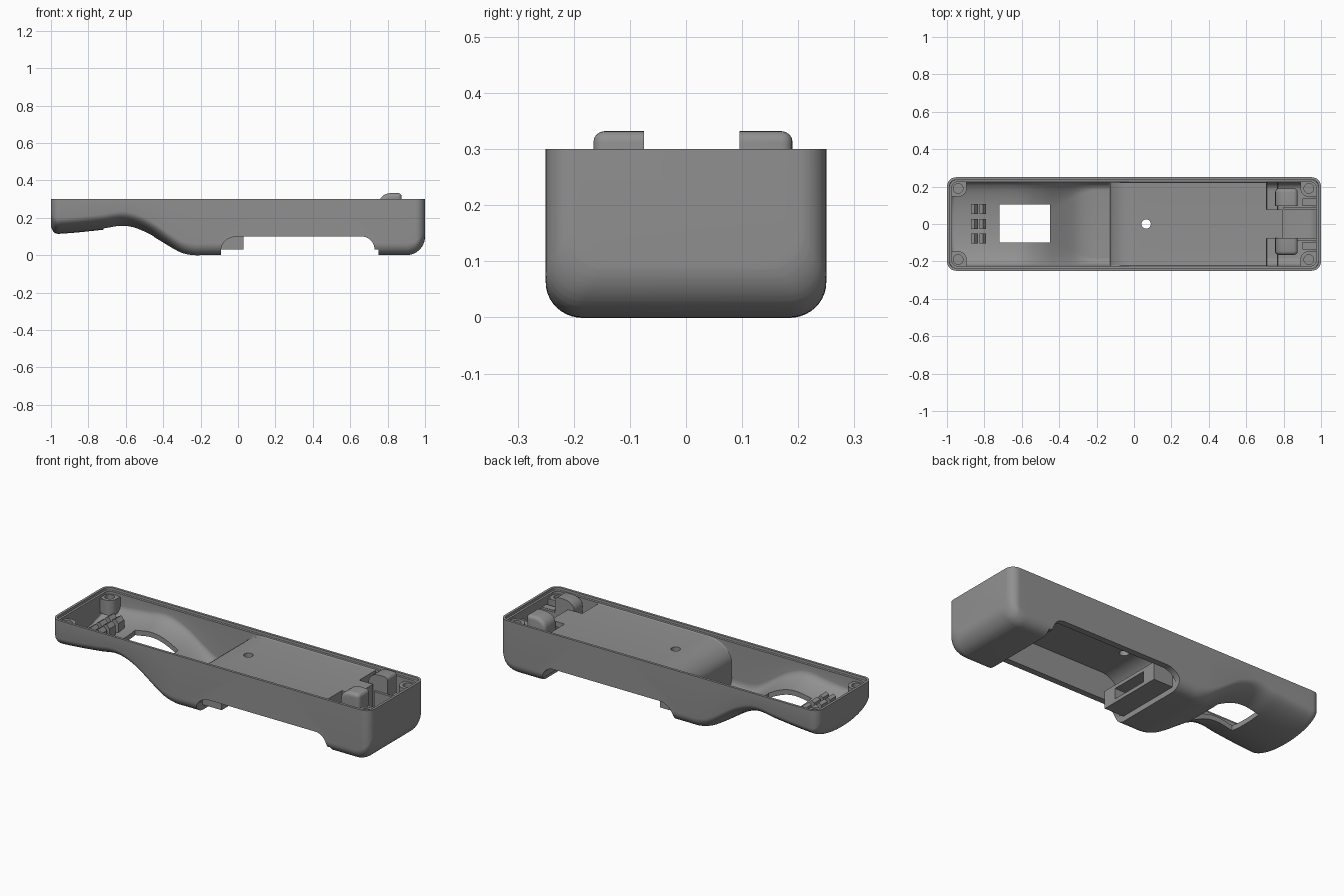
import bpy, bmesh, math

if "Cube" in bpy.data.objects:
    bpy.data.objects.remove(bpy.data.objects["Cube"])

grey = bpy.data.materials.new("grey plastic")
grey.diffuse_color = (0.28, 0.28, 0.28, 1)
grey.use_nodes = True
grey.node_tree.nodes["Principled BSDF"].inputs["Base Color"].default_value = grey.diffuse_color


def make(name, verts, faces):
    me = bpy.data.meshes.new(name)
    me.from_pydata(verts, [], faces)
    bm = bmesh.new()
    bm.from_mesh(me)
    bmesh.ops.recalc_face_normals(bm, faces=bm.faces)
    bm.to_mesh(me)
    bm.free()
    ob = bpy.data.objects.new(name, me)
    bpy.context.collection.objects.link(ob)
    me.materials.append(grey)
    return ob


def prism(name, pts, y0, y1):
    """Extrude an x-z profile along y."""
    n = len(pts)
    v = [(x, y0, z) for x, z in pts] + [(x, y1, z) for x, z in pts]
    f = [tuple(range(n)), tuple(range(n, 2 * n))]
    f += [(i, (i + 1) % n, n + (i + 1) % n, n + i) for i in range(n)]
    return make(name, v, f)


def box(name, x0, x1, y0, y1, z0, z1):
    return prism(name, [(x0, z0), (x1, z0), (x1, z1), (x0, z1)], min(y0, y1), max(y0, y1))


def cylinder(name, x, y, r, z0, z1, n=24):
    ring = [(x + r * math.cos(2 * math.pi * i / n), y + r * math.sin(2 * math.pi * i / n)) for i in range(n)]
    v = [(a, b, z0) for a, b in ring] + [(a, b, z1) for a, b in ring]
    f = [tuple(range(n)), tuple(range(n, 2 * n))]
    f += [(i, (i + 1) % n, n + (i + 1) % n, n + i) for i in range(n)]
    return make(name, v, f)


def apply(ob):
    bpy.context.view_layer.objects.active = ob
    for m in list(ob.modifiers):
        bpy.ops.object.modifier_apply(modifier=m.name)


def boolean(ob, tool, op='DIFFERENCE'):
    m = ob.modifiers.new("cut", 'BOOLEAN')
    m.operation, m.object, m.solver = op, tool, 'EXACT'
    apply(ob)
    bpy.data.objects.remove(tool)


def arc(cx, cz, rx, rz, a0, a1, n=10):
    return [(cx + rx * math.cos(math.radians(a0 + (a1 - a0) * i / n)),
             cz + rz * math.sin(math.radians(a0 + (a1 - a0) * i / n))) for i in range(n + 1)]


def smooth(a, b, x):
    t = min(1, max(0, (x - a) / (b - a)))
    return t * t * (3 - 2 * t)


# underside height along the length, with a finger dip and a round tail
KNOTS = [(-1.0, .15), (-.985, .123), (-.96, .114), (-.72, .136), (-.63, .15), (-.56, .143), (-.48, .114),
         (-.42, .08), (-.36, .043), (-.3, .012), (-.24, 0), (-.18, 0), (1.01, 0)]


def underside(x):
    if x > .9:
        return .1 - math.sqrt(max(0, .01 - (x - .9) ** 2))
    for i in range(len(KNOTS) - 1):
        (xa, za), (xb, zb) = KNOTS[i], KNOTS[i + 1]
        if x <= xb:
            def slope(k):
                a, b = KNOTS[max(0, k - 1)], KNOTS[min(len(KNOTS) - 1, k + 1)]
                return (b[1] - a[1]) / (b[0] - a[0])
            t, h = (x - xa) / (xb - xa), xb - xa
            return ((2 * t**3 - 3 * t**2 + 1) * za + (t**3 - 2 * t**2 + t) * h * slope(i)
                    + (3 * t**2 - 2 * t**3) * zb + (t**3 - t**2) * h * slope(i + 1))
    return 0


def loft(name, xs, inset, corner, top, floor, round_x, round_z, n=10):
    """Tray-shaped solid made of rounded U sections along x."""
    verts, faces, end = [], [], 1 - inset
    for x in xs:
        d = min(corner, max(0, end - abs(x)))
        hw = .25 - inset - corner + math.sqrt(max(0, corner**2 - (corner - d)**2))
        zf, rx, rz = floor(x), min(round_x(x), hw - .004), round_z(x)
        half = [(hw, top)] + [(hw - rx + rx * math.cos(a), zf + rz - rz * math.sin(a))
                              for a in [i * math.pi / 2 / n for i in range(n + 1)]]
        verts += [(x, y, z) for y, z in half] + [(x, -y, z) for y, z in reversed(half)]
    k = 2 * (n + 2)
    for s in range(len(xs) - 1):
        for i in range(k):
            j = (i + 1) % k
            faces.append((s * k + i, s * k + j, s * k + k + j, s * k + k + i))
    faces += [tuple(range(k)), tuple(range((len(xs) - 1) * k, len(xs) * k))]
    return make(name, verts, faces)


def stations(inset, corner, extra=()):
    e = 1 - inset
    ends = [e - corner * (1 - math.sin(i * math.pi / 16)) for i in range(9)]
    mid = [-.92 + .02 * i for i in range(39)] + [.2, .5, .8, .9]
    if inset == 0:
        ends += [.9 + .1 * math.sin(i * math.pi / 20) for i in range(1, 10)]
    xs = [-x for x in ends] + ends + [x for x in mid if abs(x) < e - corner] + list(extra)
    return sorted(set(round(x, 5) for x in xs))


def rx_out(x): return .25 + (.065 - .25) * smooth(-.62, -.2, x)
def rz_out(x): return .083 + (.063 - .083) * smooth(-.62, -.2, x)
def in_bay(x): return -.1295 < x < .709


# inside floor: shell thickness, then raised battery bay, then tail pocket
def inner_floor(x):
    if in_bay(x):
        return .165 + .115 * math.sqrt(max(0, 1 - (min(0, x - .02) / .15) ** 2))
    if .7 < x < .768:
        return .13
    return underside(x) + .028


shell = loft("shell", stations(0, .05), 0, .05, .3, underside, rx_out, rz_out)
steps = [-.131, -.129, -.126, -.12, -.11, -.09, -.07, -.05, -.03, -.01, .01, .03, .708, .71, .767, .769]
inner = loft("inner_cutter", stations(.026, .03, steps), .026, .03, .36,
             inner_floor, lambda x: .006 if in_bay(x) else rx_out(x) - .02,
             lambda x: .006 if in_bay(x) else rz_out(x) - .01)
boolean(shell, inner)

# stepped rim for the upper half
boolean(shell, loft("rim_cutter", stations(.014, .035), .014, .035, .36, lambda x: .285,
                    lambda x: .004, lambda x: .002))

# screw posts merged into the corners
for x in (-.94, .935):
    for s in (-1, 1):
        z, e = (.185 if x < 0 else .1), math.copysign(.972, x)
        boolean(shell, cylinder("post", x, s * .19, .045, z, .27), 'UNION')
        x0, x1 = sorted((x - math.copysign(.044, x), e))
        boolean(shell, box("post_web", x0, x1, s * .19, s * .23, z + .003, .268), 'UNION')
        x0, x1 = sorted((x, e))
        boolean(shell, box("post_web", x0, x1, s * .147, s * .225, z + .004, .267), 'UNION')
        boolean(shell, cylinder("post_hole", x, s * .19, .026, .2, .35))

# lens window, reset hole, battery compartment and door opening
boolean(shell, box("window", -.72, -.45, -.1, .105, -.1, .28))
boolean(shell, prism("bay_cutter", [(-.09, -.05)] + arc(.03, .13, .12, .12, 180, 90) + [(.68, .25), (.68, -.05)],
                     -.215, .215))
boolean(shell, prism("door_cutter", [(-.09, -.05)] + arc(.0, .03, .09, .07, 180, 90)
                     + arc(.66, .03, .07, .07, 90, 0) + [(.75, .03), (.75, -.05)], -.3, .3))
boolean(shell, cylinder("reset_hole", .065, 0, .025, .15, .32))

# latch housing at the front of the battery opening
latch = box("door_latch", -.095, .03, -.19, .19, .03, .13)
boolean(latch, box("latch_slot", -.06, .05, -.11, .11, .05, .11))

# rounded terminal blocks, flat on their inner sides, in the tail pocket
parts = [shell, latch]
for i, (y0, y1) in enumerate(((-.165, -.075), (.095, .19))):
    pts = [(.752, .028), (.875, .028)] + arc(.855, .312, .02, .02, 0, 90, 5) + arc(.82, .282, .065, .05, 90, 180, 6)
    inner_y, s = (y1, -1) if y1 < 0 else (y0, 1)
    block = prism("terminal_block_%d" % (i + 1), pts, y0 - (.05 if s > 0 else 0), y1 + (.05 if s < 0 else 0))
    edge = block.modifiers.new("round", 'BEVEL')
    edge.width, edge.segments, edge.limit_method = .02, 4, 'ANGLE'
    edge.angle_limit = math.radians(50)
    apply(block)
    boolean(block, box("flat_cutter", .7, .95, inner_y, inner_y - s * .1, 0, .4))
    parts.append(block)

# contact holder between the terminal blocks
parts.append(box("bay_tongue", .70, .795, -.078, .078, .25, .28))
parts.append(box("contact_plate", .78, .795, -.078, .078, .02, .255))
for s in (-1, 1):
    parts.append(box("contact_side", .80, .972, s * .078, s * .092, .04, .24))
    parts.append(box("contact_stop", .9, .972, s * .095, s * .135, .05, .24))

# pairs of small spring clips behind the window
for y in (-.077, 0, .08):
    for x in (-.853, -.808):
        parts.append(prism("clip", [(x - .018, .148), (x + .018, .148), (x + .018, .21), (x, .232), (x - .018, .222)],
                           y - .027, y + .027))

for ob in parts:
    bpy.ops.object.select_all(action='DESELECT')
    ob.select_set(True)
    bpy.context.view_layer.objects.active = ob
    bpy.ops.object.shade_smooth_by_angle(angle=math.radians(30))
